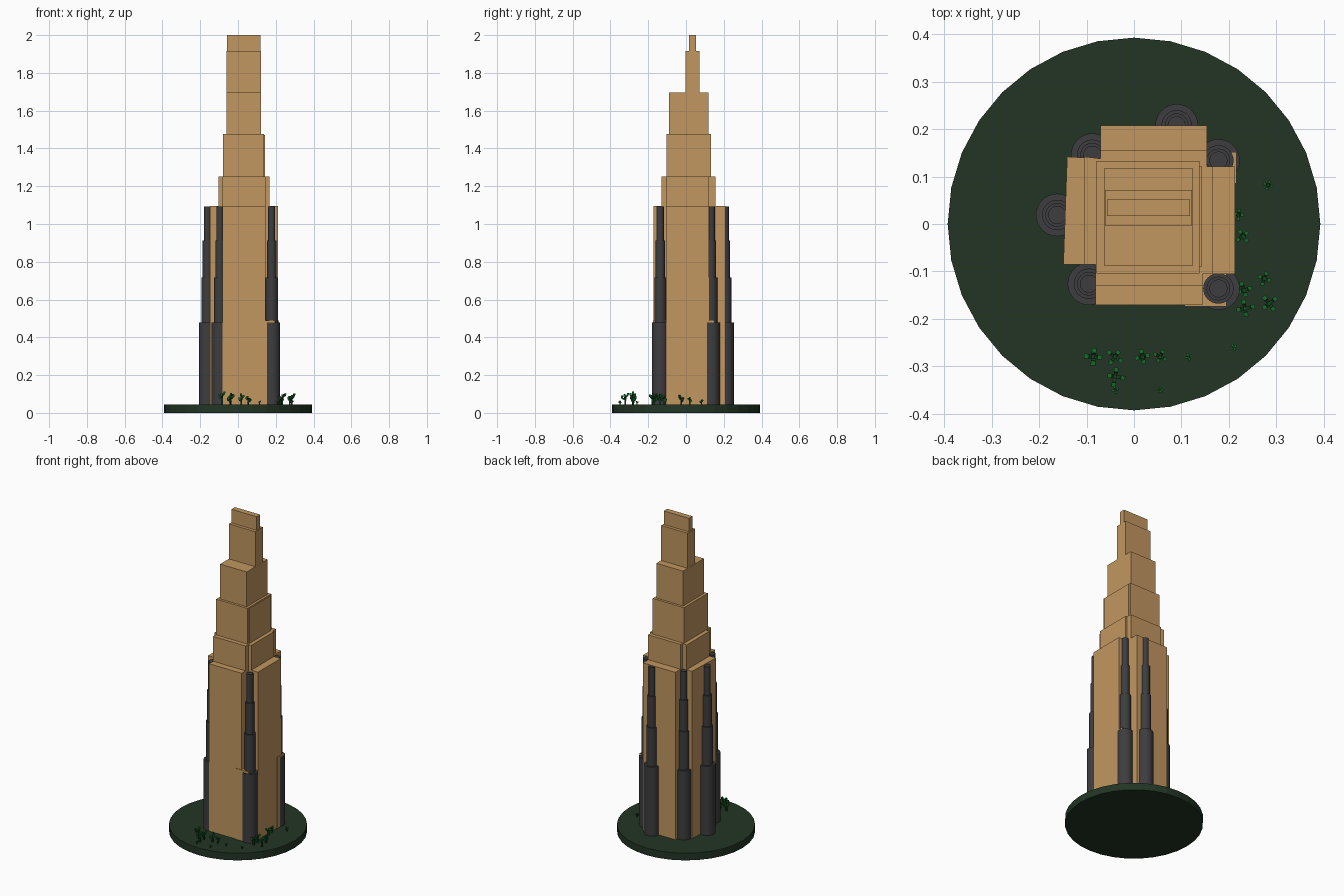
import bpy, bmesh, math, random
from mathutils import Matrix, Vector

if "Cube" in bpy.data.objects:
    bpy.data.objects.remove(bpy.data.objects["Cube"], do_unlink=True)
random.seed(4)


def material(name, rgb):
    m = bpy.data.materials.new(name)
    m.use_nodes = True
    m.diffuse_color = (*rgb, 1)
    m.node_tree.nodes["Principled BSDF"].inputs["Base Color"].default_value = (*rgb, 1)
    return m


TAN = material("sandstone", (0.54, 0.31, 0.118))
GREY = material("dark_grey", (0.047, 0.047, 0.05))
GROUND = material("dark_green_ground", (0.016, 0.036, 0.018))
LEAF = material("leaf_green", (0.008, 0.15, 0.022))
STEM = material("stem_green", (0.008, 0.05, 0.015))


def finish(name, bm, *mats):
    bmesh.ops.recalc_face_normals(bm, faces=bm.faces)
    me = bpy.data.meshes.new(name)
    bm.to_mesh(me)
    bm.free()
    for m in mats:
        me.materials.append(m)
    ob = bpy.data.objects.new(name, me)
    bpy.context.collection.objects.link(ob)
    return ob


def prism(name, points, z0, z1, mat):
    """Extrude a flat footprint from z0 to z1."""
    bm = bmesh.new()
    face = bm.faces.new([bm.verts.new((x, y, z0)) for x, y in points])
    top = bmesh.ops.extrude_face_region(bm, geom=[face], use_keep_orig=True)["geom"]
    for v in top:
        if isinstance(v, bmesh.types.BMVert):
            v.co.z = z1
    return finish(name, bm, mat)


def block(name, x0, x1, y0, y1, z0, z1):
    return prism(name, [(x0, y0), (x1, y0), (x1, y1), (x0, y1)], z0, z1, TAN)


def winged_tier(name, left, right, front, back, z0, z1, skew=0.0):
    """Cross-shaped storey whose four wings are offset like a pinwheel."""
    points = [(-0.081, front), (0.145, front), (0.145, -0.105),
              (right, -0.105), (right, 0.121), (0.154, 0.121),
              (0.154, back), (-0.071, back), (-0.071, 0.138),
              (left + skew, 0.142), (left - skew, -0.085), (-0.081, -0.085)]
    return prism(name, points, z0, z1, TAN)


# Round ground plate
R = 0.393
prism("ground_plate", [(R * math.cos(i * math.tau / 32), R * math.sin(i * math.tau / 32))
                       for i in range(32)], 0, 0.045, GROUND)

# Tower, from the broad lower storey to the thin crown
winged_tier("lower_tower", -0.145, 0.213, -0.171, 0.208, 0.045, 1.096, 0.004)
winged_tier("shoulder_tier", -0.104, 0.166, -0.131, 0.156, 1.096, 1.252)
block("middle_tier", -0.079, 0.138, -0.104, 0.133, 1.252, 1.476)
block("middle_tier_side", -0.07, 0.143, -0.09, 0.121, 1.252, 1.472)
block("upper_tier", -0.062, 0.123, -0.089, 0.118, 1.476, 1.695)
block("top_tier", -0.061, 0.122, -0.003, 0.072, 1.695, 1.915)
block("crown", -0.057, 0.118, 0.017, 0.052, 1.915, 2.0)

# Low corner blocks beside the columns
block("front_corner_block", 0.107, 0.195, -0.174, -0.095, 0.045, 0.49)
block("back_corner_block", 0.12, 0.216, 0.085, 0.152, 0.045, 0.49)
block("back_low_block", -0.1, -0.05, 0.1, 0.165, 0.045, 0.48)

# Stepped columns, spun from one profile
PROFILE = [(0, 0.045), (0.045, 0.045), (0.045, 0.478), (0.032, 0.478), (0.032, 0.718),
           (0.025, 0.718), (0.025, 0.912), (0.019, 0.912), (0.019, 1.092), (0, 1.092)]
COLUMNS = {"front_right": (0.178, -0.136), "back_right": (0.178, 0.134),
           "back": (0.09, 0.208), "back_left": (-0.088, 0.146),
           "left": (-0.162, 0.019), "front_left": (-0.095, -0.126)}
for label, (cx, cy) in COLUMNS.items():
    bm = bmesh.new()
    verts = [bm.verts.new((r, 0, z)) for r, z in PROFILE]
    edges = [bm.edges.new(pair) for pair in zip(verts, verts[1:])]
    bmesh.ops.spin(bm, geom=verts + edges, cent=(0, 0, 0), axis=(0, 0, 1),
                   angle=math.tau, steps=32)
    bmesh.ops.remove_doubles(bm, verts=bm.verts, dist=1e-5)
    col = finish(label + "_column", bm, GREY)
    col.location = (cx, cy, 0)
    bpy.ops.object.select_all(action="DESELECT")
    col.select_set(True)
    bpy.context.view_layer.objects.active = col
    bpy.ops.object.shade_smooth_by_angle(angle=math.radians(30))


def stick(bm, a, b, width, mat_index):
    """Thin box from point a to point b."""
    a, b = Vector(a), Vector(b)
    d = b - a
    mat = (Matrix.Translation((a + b) / 2) @ d.to_track_quat("Z", "Y").to_matrix().to_4x4()
           @ Matrix.Diagonal((width, width, d.length, 1)))
    new = bmesh.ops.create_cube(bm, size=1, matrix=mat)["verts"]
    for f in {f for v in new for f in v.link_faces}:
        f.material_index = mat_index


# Small branching plants: x, y, height
PLANTS = [(-0.085, -0.28, 0.07), (-0.04, -0.28, 0.055), (0.018, -0.28, 0.058),
          (0.055, -0.28, 0.045), (0.115, -0.28, 0.02), (0.21, -0.26, 0.02),
          (-0.04, -0.322, 0.062), (-0.04, -0.35, 0.02), (0.055, -0.35, 0.018),
          (0.232, -0.14, 0.055), (0.234, -0.178, 0.06), (0.275, -0.115, 0.05),
          (0.285, -0.168, 0.058), (0.23, -0.025, 0.05), (0.221, 0.02, 0.04),
          (0.283, 0.082, 0.028)]
for i, (x, y, h) in enumerate(PLANTS):
    bm = bmesh.new()
    w = 0.003 + 0.1 * h
    stick(bm, (0, 0, 0), (0, 0, h * 0.75), w, 1)
    turn = random.uniform(0, math.tau)
    for k in range(4):
        ang = turn + k * math.tau / 4
        reach = h * random.uniform(0.16, 0.26)
        z = h * (0.3 + 0.12 * k)
        tip = (reach * math.cos(ang), reach * math.sin(ang), z + h * 0.12)
        stick(bm, (0, 0, z), tip, w * 0.8, 1)
        stick(bm, tip, (tip[0] * 1.1, tip[1] * 1.1, z + h * 0.34), w, 0)
    plant = finish(f"plant_{i + 1}", bm, LEAF, STEM)
    plant.location = (x, y, 0.044)
